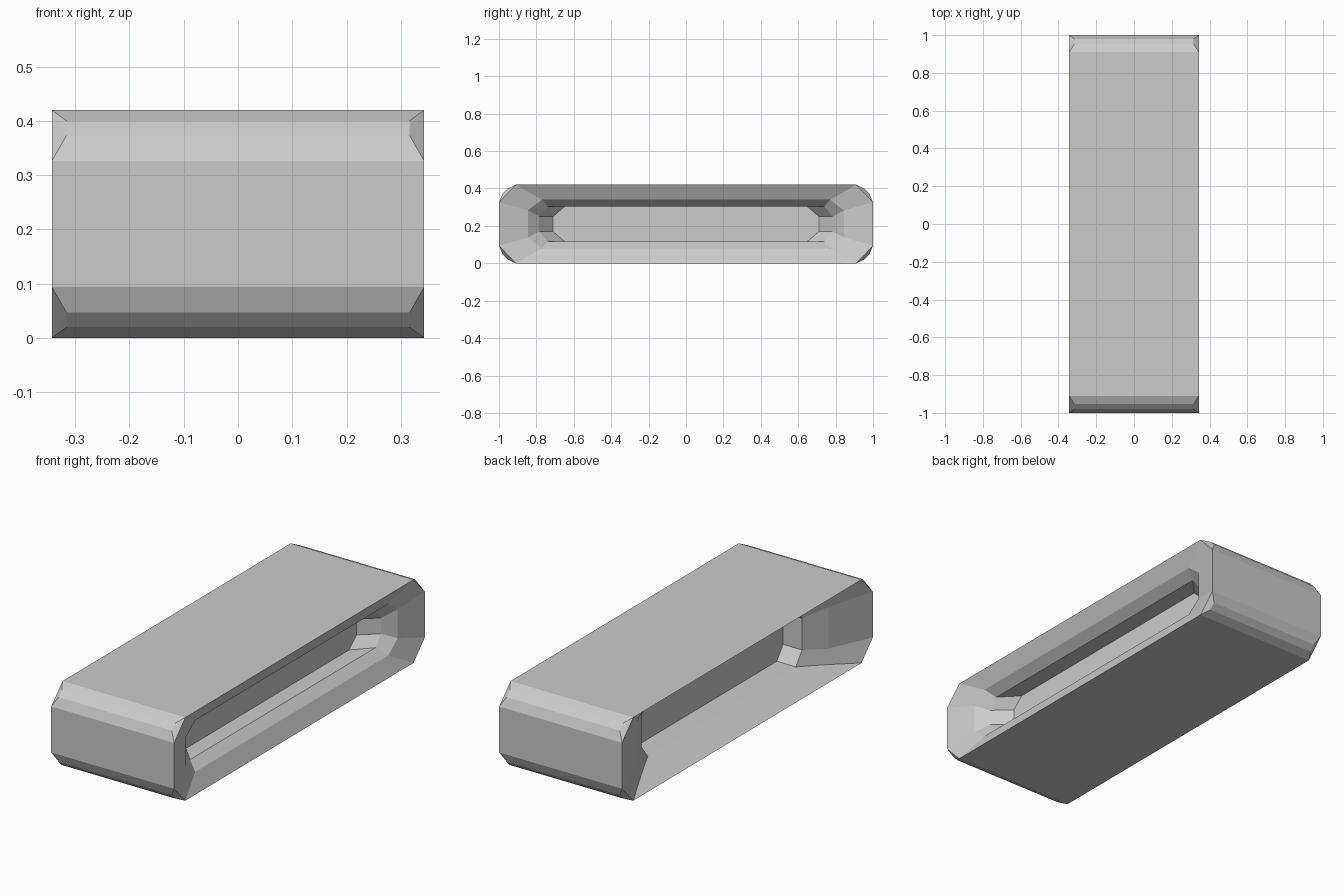
import bpy, bmesh, math

if "Cube" in bpy.data.objects:
    bpy.data.objects.remove(bpy.data.objects["Cube"])

MID = 0.21          # height of the centre line
HALF_W = 0.343      # half width along x


def octagon(y_in, y_out, z_out, z_in):
    """Chamfered rectangle; y_in/z_out is the long edge, y_out/z_in the short end."""
    quarter = [(y_out, z_in), (y_in, z_out)]
    half = quarter + [(-y, z) for y, z in reversed(quarter)]
    return half + [(-y, -z) for y, z in half]


def add_ring(bm, x, dims):
    return [bm.verts.new((x, y, MID + z)) for y, z in octagon(*dims)]


bm = bmesh.new()

# Outer band: chamfered long box with softened corners
rim = (0.91, 1.0, 0.21, 0.116)
for sx in (-1, 1):
    add_ring(bm, sx * HALF_W, rim)
    for sy in (-1, 1):
        for sz in (-1, 1):
            for y, z in ((0.953, 0.19), (0.98, 0.163)):
                bm.verts.new((sx * 0.316, sy * y, MID + sz * z))
bmesh.ops.convex_hull(bm, input=bm.verts[:])
bm.normal_update()
sides = [f for f in bm.faces if abs(f.normal.x) > 0.99]
bmesh.ops.delete(bm, geom=sides, context='FACES')

# Recesses: (x, (y_in, y_out, z_out, z_in)) from the rim to the inner panel
right_recess = [(HALF_W, rim),
                (0.30, (0.77, 0.845, 0.13, 0.073)),
                (0.25, (0.74, 0.785, 0.093, 0.04)),
                (0.165, (0.65, 0.71, 0.093, 0.04))]
left_recess = [(-HALF_W, rim),
               (-0.26, (0.73, 0.765, 0.173, 0.105)),
               (-0.20, (0.59, 0.64, 0.146, 0.08)),
               (-0.094, (0.59, 0.64, 0.146, 0.08))]
for recess in (right_recess, left_recess):
    rings = [add_ring(bm, x, dims) for x, dims in recess]
    for a, b in zip(rings, rings[1:]):
        for i in range(8):
            j = (i + 1) % 8
            bm.faces.new((a[i], a[j], b[j], b[i]))
    bm.faces.new(rings[-1])

bmesh.ops.remove_doubles(bm, verts=bm.verts[:], dist=0.0005)
bmesh.ops.dissolve_limit(bm, angle_limit=math.radians(0.5),
                         verts=bm.verts[:], edges=bm.edges[:])
bmesh.ops.recalc_face_normals(bm, faces=bm.faces[:])

mesh = bpy.data.meshes.new("recessed_block")
bm.to_mesh(mesh)
bm.free()
block = bpy.data.objects.new("recessed_block", mesh)
bpy.context.collection.objects.link(block)
